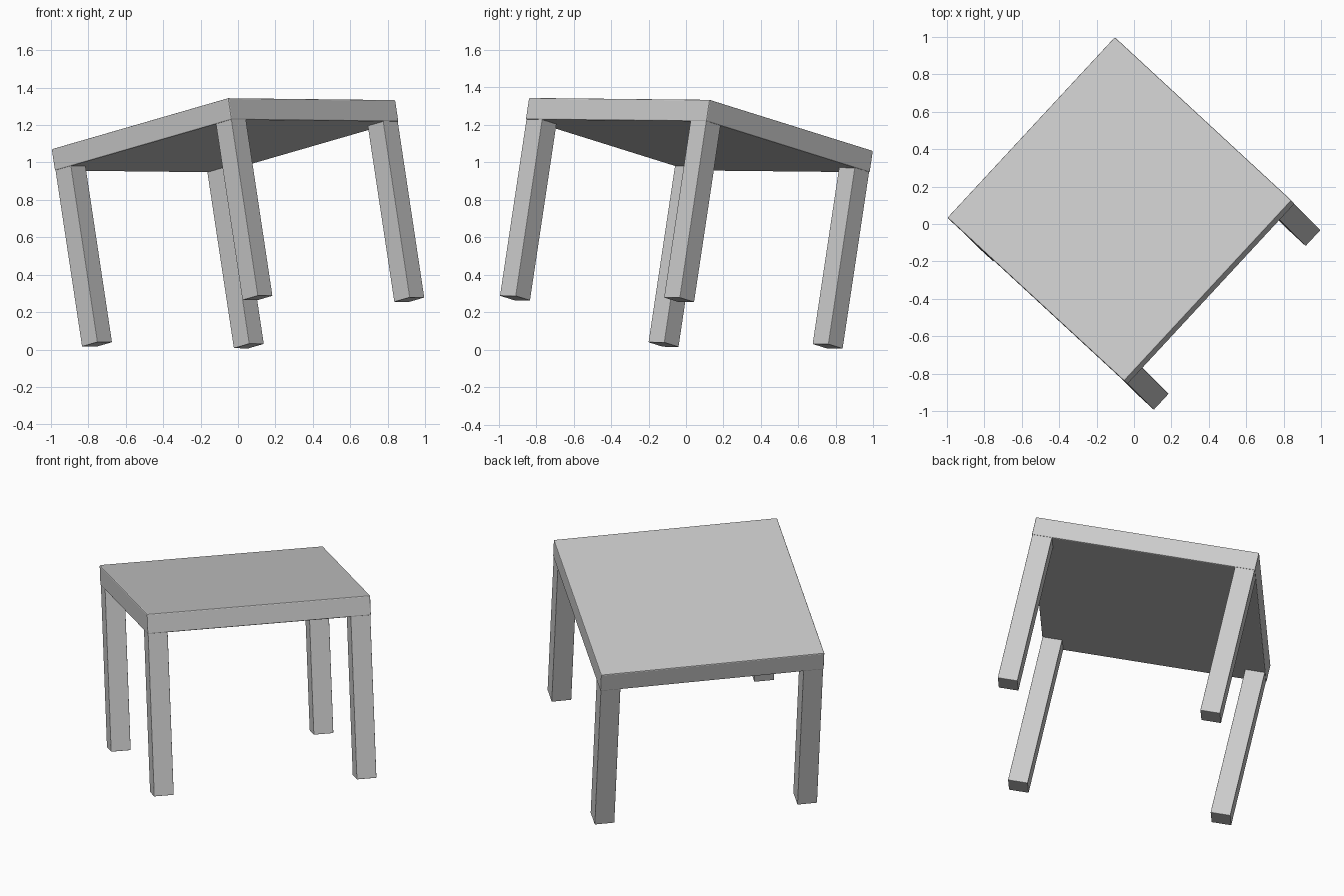
import bpy
from mathutils import Matrix, Vector

cube = bpy.data.objects.get("Cube")
if cube:
    bpy.data.objects.remove(cube, do_unlink=True)

SIDE, SLAB, HEIGHT, LEG, INSET = 1.316, 0.118, 1.08, 0.116, 0.003

# Plain grey finish
grey = bpy.data.materials.new("light_grey")
grey.use_nodes = True
colour = (0.6, 0.6, 0.6, 1)
grey.diffuse_color = colour
grey.node_tree.nodes["Principled BSDF"].inputs["Base Color"].default_value = colour

# Tilted frame of the table, with its origin at the middle of the top surface
across = Vector((0.89, 0.96, -0.01)).normalized()
back = Vector((-0.95, 0.88, -0.275))
up = across.cross(back).normalized()
back = up.cross(across)
frame = Matrix((across, back, up)).transposed().to_4x4()
frame.translation = (-0.078, 0.08, 1.203)


def box(name, centre, size, bevel):
    bpy.ops.mesh.primitive_cube_add(size=1)
    obj = bpy.context.object
    obj.name = name
    obj.data.transform(Matrix.Diagonal((*size, 1)))
    obj.matrix_world = frame @ Matrix.Translation(centre)
    obj.data.materials.append(grey)
    mod = obj.modifiers.new("soft_edges", "BEVEL")
    mod.width = bevel
    mod.segments = 2
    return obj


# Square top
box("table_top", (0, 0, -SLAB / 2), (SIDE, SIDE, SLAB), 0.006)

# Four square legs, nearly flush with the corners
reach = SIDE / 2 - INSET - LEG / 2
length = HEIGHT - SLAB + 0.01
for side, sx in (("right", -1), ("left", 1)):
    for end, sy in (("front", -1), ("back", 1)):
        box(f"{end}_{side}_leg", (sx * reach, sy * reach, length / 2 - HEIGHT),
            (LEG, LEG, length), 0.003)
